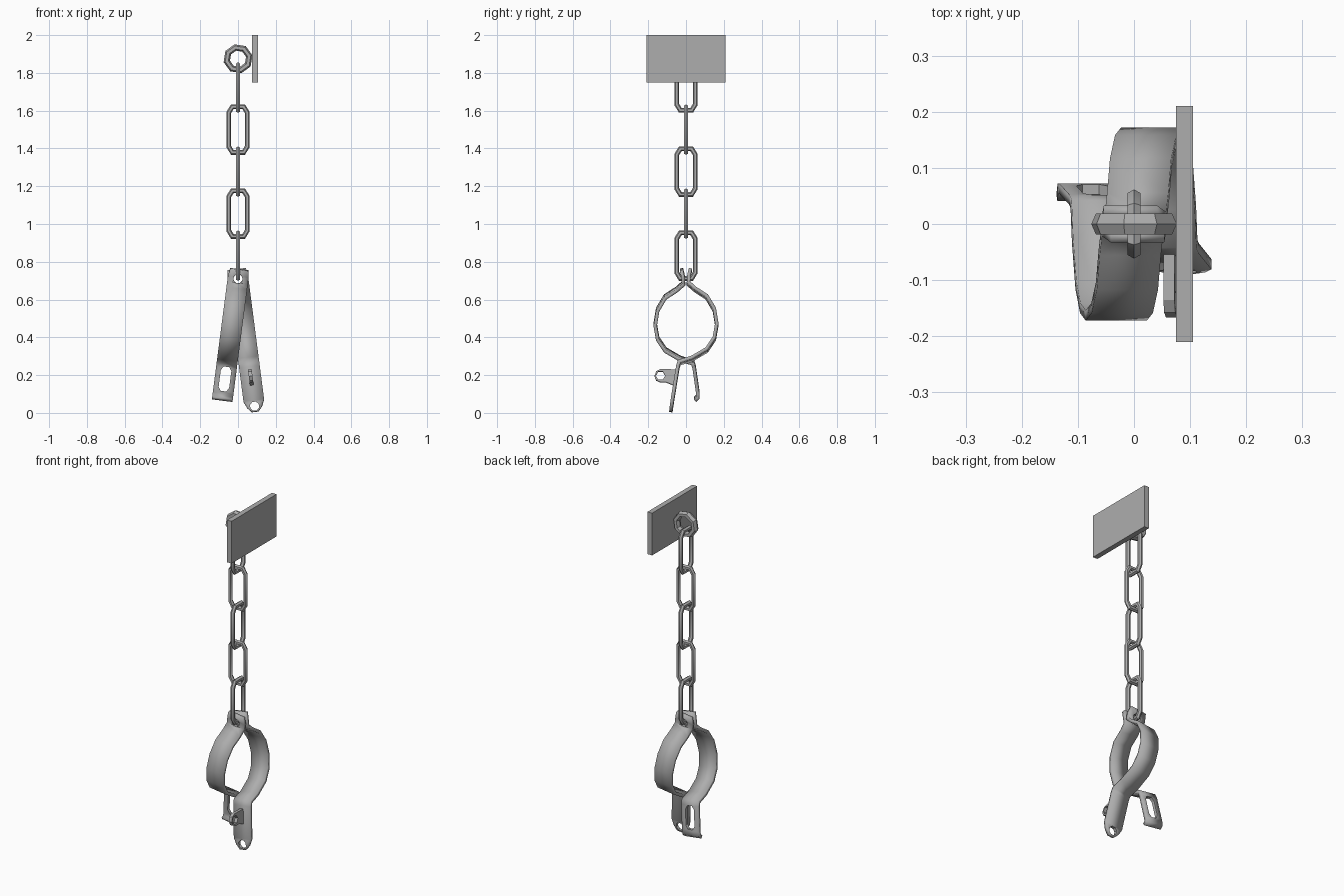
import bpy, bmesh, math
from mathutils import Vector, Matrix

cube = bpy.data.objects.get("Cube")
if cube:
    bpy.data.objects.remove(cube, do_unlink=True)

iron = bpy.data.materials.new("grey_iron")
iron.use_nodes = True
GREY = (0.42, 0.42, 0.42, 1)
iron.diffuse_color = GREY
iron.node_tree.nodes["Principled BSDF"].inputs["Base Color"].default_value = GREY


def make(name, bm, smooth=True):
    bmesh.ops.recalc_face_normals(bm, faces=bm.faces)
    mesh = bpy.data.meshes.new(name)
    bm.to_mesh(mesh)
    bm.free()
    mesh.materials.append(iron)
    ob = bpy.data.objects.new(name, mesh)
    bpy.context.collection.objects.link(ob)
    if smooth:
        activate(ob)
        bpy.ops.object.shade_smooth_by_angle(angle=math.radians(35))
    return ob


def activate(ob):
    bpy.ops.object.select_all(action='DESELECT')
    ob.select_set(True)
    bpy.context.view_layer.objects.active = ob


def ngon(n, r, turn=0.0):
    return [(r * math.cos(2 * math.pi * (i + turn) / n),
             r * math.sin(2 * math.pi * (i + turn) / n)) for i in range(n)]


def tube_loop(name, path, radius, depth, z, in_yz=False):
    """Sweep a six-sided section round a flat closed path with mitred corners."""
    bm = bmesh.new()
    rings = []
    count = len(path)
    for i in range(count):
        a, p, b = (Vector(path[(i + k) % count]) for k in (-1, 0, 1))
        n1, n2 = ((Vector((d.y, -d.x)).normalized()) for d in (p - a, b - p))
        miter = (n1 + n2) / (1 + n1.dot(n2))
        ring = []
        for u, v in ngon(6, 1):
            q = p + miter * u * radius
            w = v * depth
            ring.append(bm.verts.new((w, q.x, q.y + z) if in_yz else (q.x, w, q.y + z)))
        rings.append(ring)
    for i in range(count):
        r, s = rings[i], rings[(i + 1) % count]
        for k in range(6):
            m = (k + 1) % 6
            bm.faces.new((r[k], r[m], s[m], s[k]))
    return make(name, bm)


def prism(name, outline, axis, low, high, smooth=False):
    """Extrude an outline along x (outline in y, z) or along y (outline in x, z)."""
    bm = bmesh.new()
    place = (lambda p, t: (t, *p)) if axis == 'x' else (lambda p, t: (p[0], t, p[1]))
    ends = [[bm.verts.new(place(p, t)) for p in outline] for t in (low, high)]
    for e in ends:
        bm.faces.new(e)
    for i in range(len(outline)):
        j = (i + 1) % len(outline)
        bm.faces.new((ends[0][i], ends[0][j], ends[1][j], ends[1][i]))
    return make(name, bm, smooth)


def cut(ob, cutter):
    mod = ob.modifiers.new("hole", 'BOOLEAN')
    mod.object = cutter
    mod.solver = 'EXACT'
    activate(ob)
    bpy.ops.object.modifier_apply(modifier=mod.name)
    bpy.data.objects.remove(cutter, do_unlink=True)


def shift(points, x, z):
    return [(p[0] + x, p[1] + z) for p in points]


# Wall plate and its ring
prism("wall_plate", [(-.21, 1.75), (.21, 1.75), (.21, 2), (-.21, 2)], 'x', .075, .105)
tube_loop("wall_ring", ngon(8, .061, .3), .016, .022, 1.875)

# Chain of alternating links
quarter = [(.049, .09), (.03, .121)]
link_path = (quarter + [(-x, z) for x, z in reversed(quarter)]
             + [(-x, -z) for x, z in quarter]
             + [(x, -z) for x, z in reversed(quarter)])
for i in range(5):
    tube_loop(f"chain_link_{i + 1}", link_path, .0125, .013, .8325 + .2225 * i, i % 2 == 0)

# Cuff straps: rows of (y, z, half width), swung open about the top hole
PIVOT = .71
W = .055
arc = [(-.024, .76, .048), (-.015, .72, W), (-.013, .685, W), (-.05, .652, W),
       (-.11, .613, W), (-.15, .545, W), (-.163, .465, W), (-.15, .39, W),
       (-.11, .33, W), (-.03, .283, W), (.035, .263, W)]
hasp_tail = [(.043, .24, W), (.063, .1, W), (.063, .08, W), (.047, .066, W)]
tongue_tail = [(.043, .24, W), (.072, .06, W), (.077, .025, .04), (.08, 0, .018)]


def strap(name, rows):
    bm = bmesh.new()
    pairs = [[bm.verts.new((s * w, y, z)) for s in (-1, 1)] for y, z, w in rows]
    for a, b in zip(pairs, pairs[1:]):
        bm.faces.new((a[0], a[1], b[1], b[0]))
    ob = make(name, bm)
    mod = ob.modifiers.new("thickness", 'SOLIDIFY')
    mod.thickness = .018
    mod.offset = 0
    mod.use_even_offset = True
    activate(ob)
    bpy.ops.object.modifier_apply(modifier=mod.name)
    cut(ob, prism("cutter", shift(ngon(8, .025, .5), 0, PIVOT), 'y', -.06, .06))
    return ob


def swing(ob, turn):
    ob.data.transform(Matrix.Rotation(turn, 4, 'Z')
                      @ Matrix.Translation((0, 0, PIVOT))
                      @ Matrix.Rotation(math.radians(7.4), 4, 'Y')
                      @ Matrix.Translation((0, 0, -PIVOT)))


# Strap with the slotted hasp
hasp = strap("hasp_strap", arc + hasp_tail)
slot = [(.028, .045), (.015, .065), (-.015, .065), (-.028, .045),
        (-.028, -.045), (-.015, -.065), (.015, -.065), (.028, -.045)]
cut(hasp, prism("cutter", shift(slot, 0, .175), 'y', .0, .12))
swing(hasp, 0)

# Strap with the pierced tongue
tongue = strap("tongue_strap", arc + tongue_tail)
cut(tongue, prism("cutter", shift(ngon(8, .025, .5), 0, .03), 'y', .03, .12))
swing(tongue, math.pi)

# Staple that passes through the hasp slot
staple = prism("staple", [(.05, .225), (.135, .227), (.158, .215), (.167, .19),
                          (.158, .167), (.135, .157), (.105, .157), (.06, .138)],
               'x', -.01, .01)
cut(staple, prism("cutter", shift(ngon(6, .025), .135, .192), 'x', -.05, .05))
swing(staple, math.pi)
